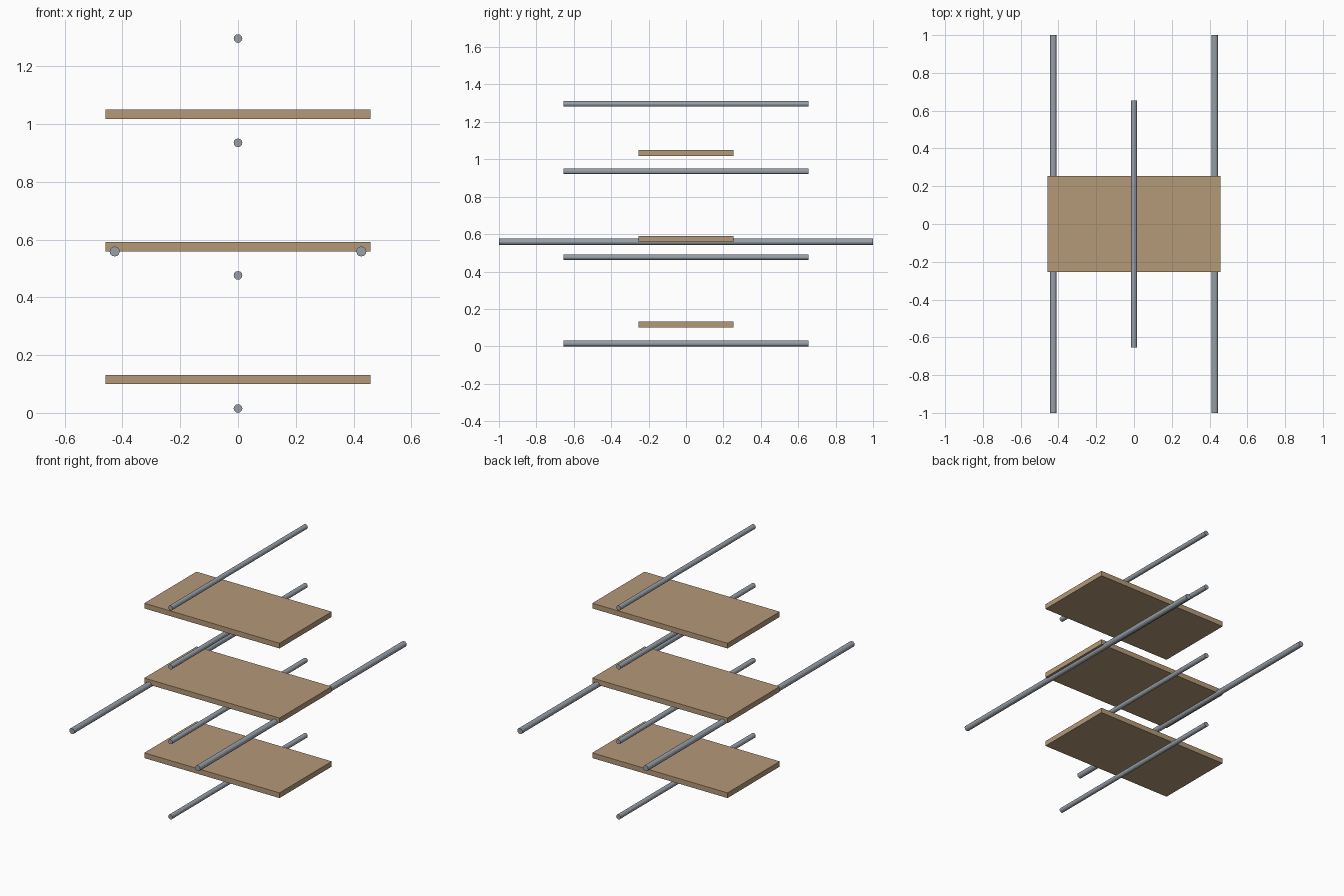
import bpy, math

if "Cube" in bpy.data.objects:
    bpy.data.objects.remove(bpy.data.objects["Cube"])

def material(name, rgb):
    m = bpy.data.materials.new(name)
    m.diffuse_color = (*rgb, 1)
    m.use_nodes = True
    m.node_tree.nodes["Principled BSDF"].inputs["Base Color"].default_value = m.diffuse_color
    return m

wood = material("tan wood", (0.46, 0.32, 0.19))
steel = material("grey steel", (0.31, 0.35, 0.39))

def board(name, z):
    bpy.ops.mesh.primitive_cube_add(size=1, location=(0, 0, z))
    o = bpy.context.object
    o.name = name
    o.scale = (0.918, 0.506, 0.032)
    bpy.ops.object.transform_apply(location=False, rotation=False, scale=True)
    o.data.materials.append(wood)

def rod(name, x, z, radius, length):
    bpy.ops.mesh.primitive_cylinder_add(vertices=12, radius=radius, depth=length,
                                        location=(x, 0, z), rotation=(math.pi / 2, 0, 0))
    o = bpy.context.object
    o.name = name
    o.data.materials.append(steel)

# Three stacked boards
for name, z in (("lower_board", 0.116), ("middle_board", 0.575), ("upper_board", 1.034)):
    board(name, z)

# Thin rods along the centre line
for i, z in enumerate((0.015, 0.476, 0.935, 1.296)):
    rod(f"centre_rod_{i + 1}", 0, z, 0.015, 1.31)

# Long rods under the sides of the middle board
for side, x in (("left", -0.427), ("right", 0.427)):
    rod(f"{side}_side_rod", x, 0.559, 0.0175, 2.0)
